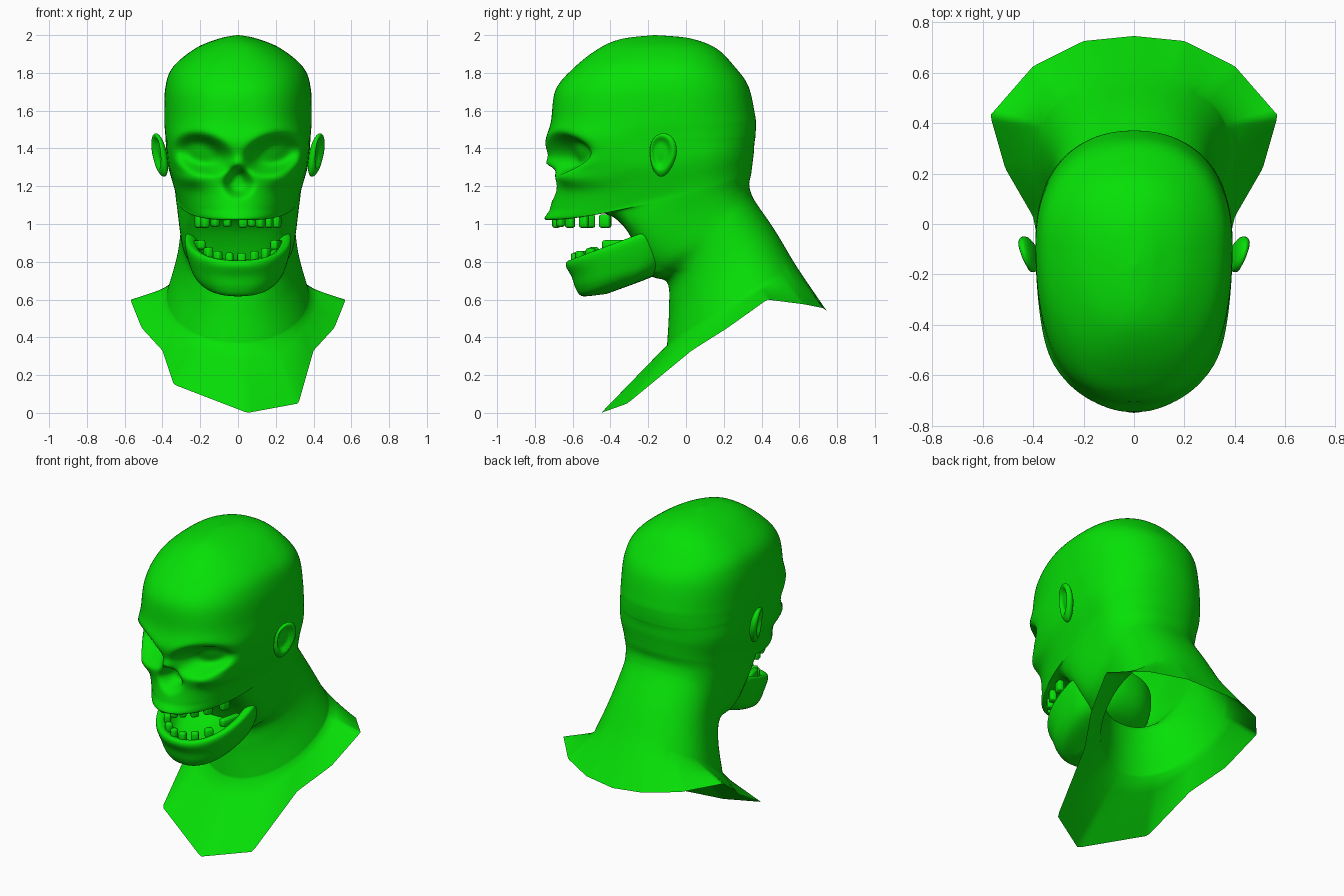
import bpy, bmesh
from math import sin, cos, pi, atan2, radians, exp, hypot
from mathutils import Matrix, Vector

if "Cube" in bpy.data.objects:
    bpy.data.objects.remove(bpy.data.objects["Cube"])

green = bpy.data.materials.new("green_skin")
green.diffuse_color = (0.002, 0.75, 0.002, 1)
green.use_nodes = True
green.node_tree.nodes["Principled BSDF"].inputs["Base Color"].default_value = green.diffuse_color
N = 160


def finish(bm, name, angle=75):
    bmesh.ops.recalc_face_normals(bm, faces=bm.faces)
    me = bpy.data.meshes.new(name)
    bm.to_mesh(me)
    bm.free()
    ob = bpy.data.objects.new(name, me)
    bpy.context.collection.objects.link(ob)
    me.materials.append(green)
    bpy.ops.object.select_all(action='DESELECT')
    ob.select_set(True)
    bpy.context.view_layer.objects.active = ob
    bpy.ops.object.shade_smooth_by_angle(angle=radians(angle))
    return ob


def clamp(v):
    return max(0.0, min(1.0, v))


def smooth(v):
    v = clamp(v)
    return v * v * (3 - 2 * v)


def ring(row):
    """Tilted superellipse: front y, front z, back y, back z, half width, exponent."""
    fy, fz, by, bz, w, n = row
    yc = fy + 0.6 * (by - fy)
    if by > 0 and fz < 1.9:
        yc = max(yc, .05 - .13 * smooth((fz - 1.05) / .6))
    power = 1 + 0.5 * clamp((fz - 0.8) / 0.2) if by > 0 else 1
    pts = []
    for i in range(N):
        a = 2 * pi * i / N
        s, c = sin(a), cos(a)
        k = n if c > 0 else 2.2
        r = (abs(s) ** k + abs(c) ** k) ** (-1 / k)
        y = yc - r * c * ((yc - fy) if c > 0 else (by - yc))
        u = clamp((y - fy) / (by - fy))
        pts.append(Vector((w * r * s, y, fz + (bz - fz) * u ** power)))
    return pts


def spline(rows, steps):
    """Catmull-Rom interpolation between key rows."""
    out = []
    for i in range(len(rows) - 1):
        q = [rows[max(0, min(len(rows) - 1, i + j))] for j in (-1, 0, 1, 2)]
        for s in range(steps):
            t = s / steps
            out.append([0.5 * (2 * b + (c - a) * t + (2 * a - 5 * b + 4 * c - d) * t * t
                               + (3 * b - a - 3 * c + d) * t ** 3) for a, b, c, d in zip(*q)])
    return out + [list(rows[-1])]


def loft(rings, name, cap_start, cap_end, relax=0):
    bm = bmesh.new()
    vs = [[bm.verts.new(p) for p in r] for r in rings]
    for a, b in zip(vs, vs[1:]):
        for i in range(N):
            j = (i + 1) % N
            bm.faces.new((a[i], a[j], b[j], b[i]))
    if cap_start:
        bm.faces.new(vs[0])
    if cap_end:
        bm.faces.new(vs[-1])
    face = [v for v in bm.verts if v.co.y < -.2 and 1.1 < v.co.z < 1.6]
    side = [v for v in bm.verts if v.co.y > -.3 and .75 < v.co.z < 1.45]
    for _ in range(relax):
        bmesh.ops.smooth_vert(bm, verts=face, factor=.5,
                              use_axis_x=True, use_axis_y=True, use_axis_z=True)
    for _ in range(relax * 4):
        bmesh.ops.smooth_vert(bm, verts=side, factor=.5,
                              use_axis_x=True, use_axis_y=True, use_axis_z=True)
    return finish(bm, name)


def face_shape(p):
    """Press in the eye sockets and nose hole, raise the nose bone and cheekbones."""
    x, z = abs(p.x), p.z
    if p.y > -0.25 or z < 1.1:
        return p
    zc = 1.37 + 0.18 * (x - 0.18)
    r = hypot((x - 0.19) / 0.155, (z - zc) / 0.105)
    dy = 0.14 * smooth((1.15 - r) / 0.7)
    half = 0.035 + 0.035 * clamp((1.31 - z) / 0.1)
    dy += 0.10 * smooth((1.2 - hypot(x / half, (z - 1.225) / 0.075)) / 0.6)
    dy -= 0.035 * exp(-(x / 0.045) ** 2 - ((z - 1.32) / 0.03) ** 2)
    dy -= 0.035 * exp(-((x - 0.26) / 0.08) ** 2 - ((z - 1.235) / 0.04) ** 2)
    return Vector((p.x, p.y + dy * smooth((-.25 - p.y) / .15), z))


# Open lower rim: bib in front, shoulders, back of neck
half_rim = [(.40, .03, .33), (.51, .22, .45), (.57, .43, .60),
            (.40, .625, .575), (.20, .725, .555)]
rim = ([(.05, -.45, 0), (.32, -.31, .05)] + half_rim + [(0, .745, .54)]
       + [(-x, y, z) for x, y, z in reversed(half_rim)] + [(-.34, -.28, .15)])
keyed = [(atan2(x, .25 - y) % (2 * pi), Vector((x, y, z))) for x, y, z in rim]
keyed.append((keyed[0][0] + 2 * pi, keyed[0][1]))
rim_ring = []
for i in range(N):
    a = 2 * pi * i / N
    if a < keyed[0][0]:
        a += 2 * pi
    for (a0, p0), (a1, p1) in zip(keyed, keyed[1:]):
        if a0 <= a <= a1:
            rim_ring.append(p0.lerp(p1, (a - a0) / (a1 - a0)))
            break

# Neck, mouth back and roof, face and cranium as one shell
head_rows = [
    (-.10, .36, .58, .78, .38, 2), (-.09, .55, .47, .97, .325, 2),
    (-.10, .69, .365, 1.12, .305, 2.2), (-.20, .74, .34, 1.18, .305, 3.2),
    (-.30, .95, .335, 1.22, .315, 5), (-.45, 1.06, .345, 1.26, .33, 3),
    (-.73, 1.02, .35, 1.30, .335, 2), (-.72, 1.08, .355, 1.34, .345, 2.1),
    (-.70, 1.17, .36, 1.38, .362, 2.3), (-.70, 1.25, .362, 1.42, .375, 2.7),
    (-.715, 1.33, .367, 1.46, .38, 3), (-.745, 1.43, .37, 1.52, .385, 3),
    (-.715, 1.54, .365, 1.58, .39, 2.6), (-.69, 1.71, .33, 1.73, .385, 2.4),
    (-.59, 1.83, .26, 1.83, .345, 2.3), (-.46, 1.93, .16, 1.93, .225, 2.2),
    (-.34, 1.98, .02, 1.983, .1, 2), (-.17, 2.0, -.16, 2.0, .005, 2)]
rings = [[face_shape(p) for p in ring(r)] for r in spline(head_rows, 8)]
between = [[a.lerp(b, t) for a, b in zip(rim_ring, rings[0])] for t in (.25, .5, .75)]
loft([rim_ring] + between + rings, "head_and_neck", False, True, relax=4)

# Lower jaw: outer wall, lip and mouth floor
jaw_rows = [
    (-.50, .62, -.42, .63, .05, 2), (-.555, .62, -.18, .72, .17, 2.3),
    (-.585, .66, -.08, .78, .23, 2.3), (-.605, .72, -.03, .87, .262, 2.3),
    (-.635, .775, -.03, .99, .282, 2.2), (-.625, .805, -.05, 1.02, .268, 2.2),
    (-.58, .795, -.08, 1.0, .225, 2.2), (-.52, .73, -.15, .87, .16, 2),
    (-.40, .74, -.3, .77, .02, 2)]
loft([ring(r) for r in spline(jaw_rows, 5)], "lower_jaw", True, True)


# Teeth: rounded blocks set along an arc
def teeth(name, items, A, B, yc, z_of):
    bm = bmesh.new()
    for ang, width, height in items:
        a = radians(ang)
        y = yc - B * cos(a)
        mat = (Matrix.Translation((A * sin(a), y, z_of(y)))
               @ Matrix.Rotation(atan2(B * sin(a), A * cos(a)), 4, 'Z')
               @ Matrix.Diagonal((width, .04, height, 1)))
        bmesh.ops.create_cube(bm, size=1, matrix=mat)
    bmesh.ops.bevel(bm, geom=bm.edges[:], offset=.012, segments=2,
                    profile=.5, affect='EDGES')
    finish(bm, name, 60)


teeth("upper_teeth", [(-56, .05, .07), (-45, .06, .07), (-29, .045, .06), (-13, .04, .06),
                      (6, .045, .07), (17, .04, .06), (29, .05, .07), (41, .05, .07),
                      (55, .06, .07)], .25, .61, -.08, lambda y: 1.015)
teeth("lower_teeth", [(-72, .14, .05), (-47, .05, .06), (-30, .045, .06), (-12, .04, .07),
                      (5, .045, .07), (24, .045, .07), (43, .05, .06), (71, .14, .05)],
      .215, .32, -.27, lambda y: .815 + (y + .58) * .36)


# Ears: thick flattened spheres with a hollow and a narrower lobe
def ear(side, name):
    bm = bmesh.new()
    bmesh.ops.create_uvsphere(bm, u_segments=32, v_segments=20, radius=1)
    for v in bm.verts:
        x, y, z = v.co
        taper = 1 + .2 * z
        hollow = smooth((.85 - hypot(y + .15, z - .1)) / .4) if x > 0 else 0
        ox = .036 * x - .035 * hollow
        oy = .07 * y * taper - .012 * (z < 0) * abs(z)
        v.co = (side * (.415 + ox + .25 * oy + .02 * z), -.12 + oy, 1.365 + .115 * z)
    finish(bm, name, 80)


ear(1, "right_ear")
ear(-1, "left_ear")
